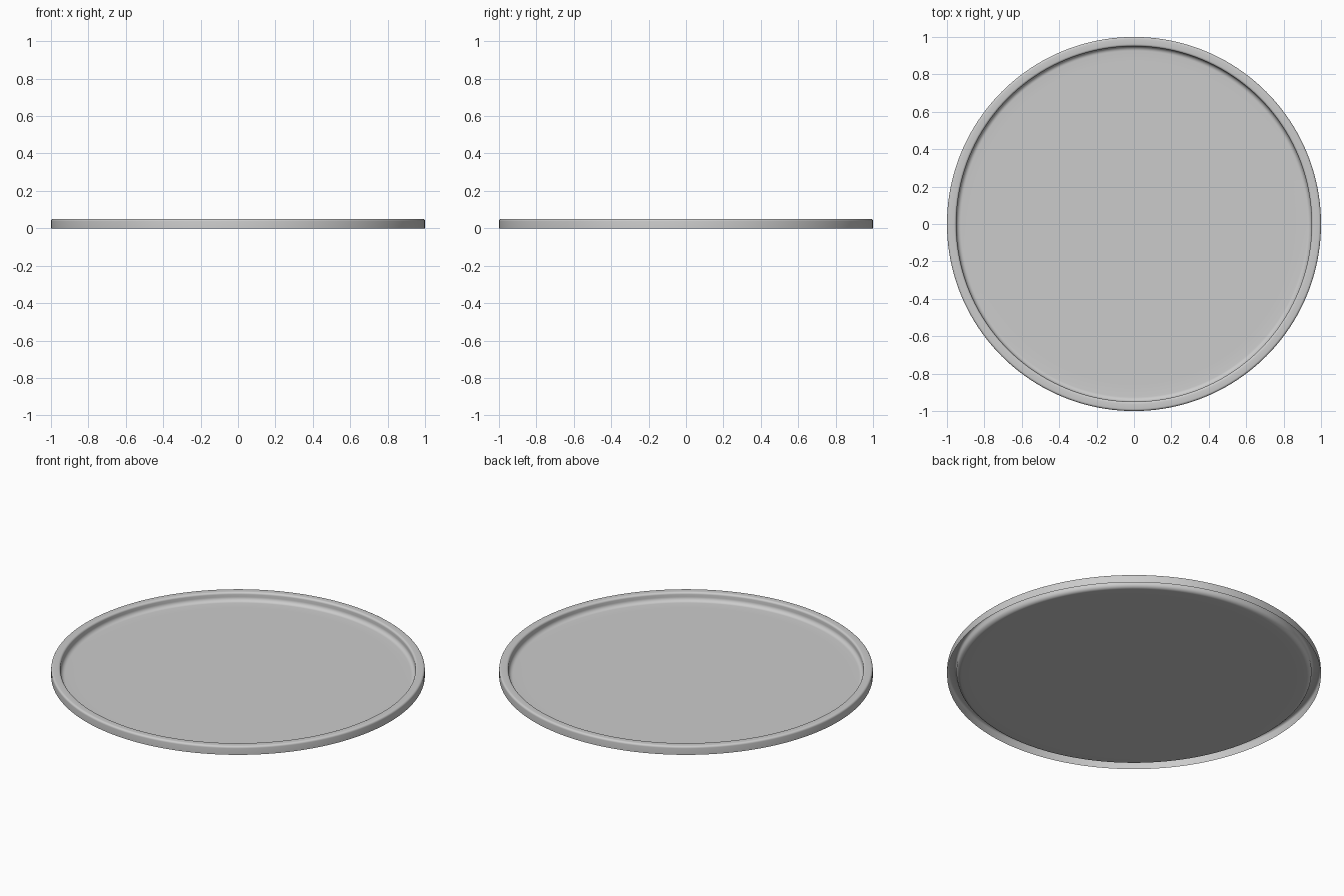
import bpy, bmesh
from math import sin, cos, pi, radians

if "Cube" in bpy.data.objects:
    bpy.data.objects.remove(bpy.data.objects["Cube"])

SEGMENTS = 160


def arc(cx, cz, r, a0, a1, n=5):
    """Points (radius, z) along a quarter-round, angles in degrees."""
    out = []
    for i in range(n + 1):
        a = radians(a0 + (a1 - a0) * i / n)
        out.append((cx + r * cos(a), cz + r * sin(a)))
    return out


# Pressed-sheet section: outer skirt, rounded rim, inner wall, floor fillet
profile = [(1.0, 0.0)]
profile += arc(0.988, 0.038, 0.012, 0, 90)
profile += arc(0.962, 0.038, 0.012, 90, 180)
profile += arc(0.926, 0.024, 0.024, 0, -90, 7)
profile += [(0.86, 0.0), (0.4, 0.0)]

# Revolve the section around z
bm = bmesh.new()
rings = []
for r, z in profile:
    rings.append([bm.verts.new((r * cos(2 * pi * i / SEGMENTS),
                                r * sin(2 * pi * i / SEGMENTS), z))
                  for i in range(SEGMENTS)])
for lower, upper in zip(rings, rings[1:]):
    for i in range(SEGMENTS):
        j = (i + 1) % SEGMENTS
        bm.faces.new((lower[i], lower[j], upper[j], upper[i]))

# Flat centre of the floor
centre = bm.verts.new((0, 0, 0))
for i in range(SEGMENTS):
    bm.faces.new((rings[-1][i], rings[-1][(i + 1) % SEGMENTS], centre))

mesh = bpy.data.meshes.new("round_tray")
bm.to_mesh(mesh)
bm.free()
tray = bpy.data.objects.new("round_tray", mesh)
bpy.context.collection.objects.link(tray)

# Smooth shading
bpy.context.view_layer.objects.active = tray
tray.select_set(True)
bpy.ops.object.shade_smooth_by_angle(angle=radians(40))
